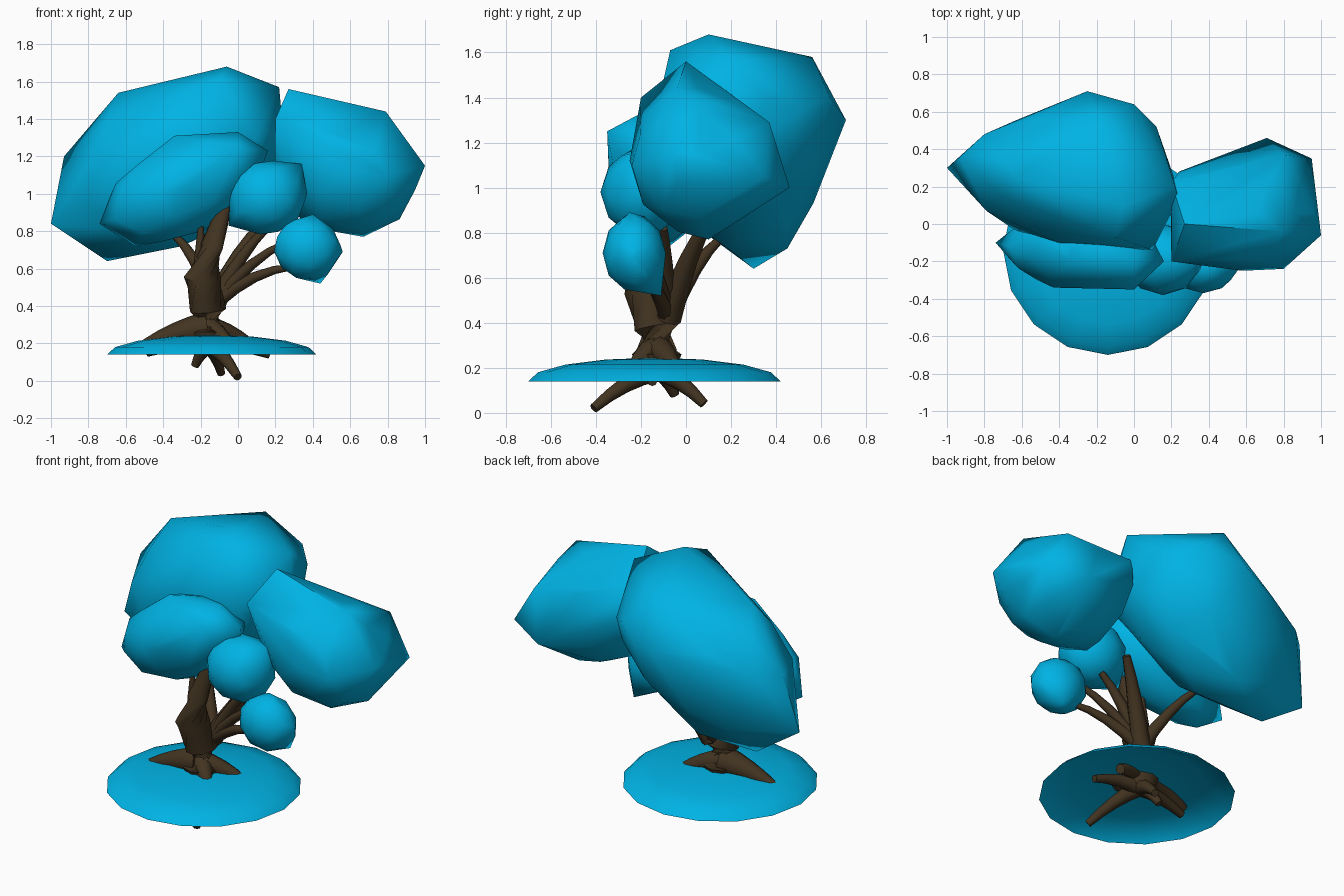
import bpy
import bmesh
from math import radians
from mathutils import Matrix, Vector

default_cube = bpy.data.objects.get("Cube")
if default_cube:
    bpy.data.objects.remove(default_cube, do_unlink=True)


def make_material(name, colour):
    material = bpy.data.materials.new(name)
    material.use_nodes = True
    material.diffuse_color = colour
    shader = material.node_tree.nodes["Principled BSDF"]
    shader.inputs["Base Color"].default_value = colour
    return material


leaf_blue = make_material("leaf blue", (0, 0.45, 0.78, 1))
bark_brown = make_material("bark brown", (0.055, 0.034, 0.015, 1))


def mesh_object(name, bm, material, sharp_angle=55):
    """Turn a bmesh into a coloured object, smooth except at sharp edges."""
    bmesh.ops.recalc_face_normals(bm, faces=bm.faces)
    mesh = bpy.data.meshes.new(name)
    bm.to_mesh(mesh)
    bm.free()
    mesh.materials.append(material)
    obj = bpy.data.objects.new(name, mesh)
    bpy.context.collection.objects.link(obj)
    bpy.ops.object.select_all(action="DESELECT")
    obj.select_set(True)
    bpy.context.view_layer.objects.active = obj
    bpy.ops.object.shade_smooth_by_angle(angle=radians(sharp_angle))


def canopy(name, centre, radii, slope, corners):
    """Faceted leaf mass: hull around a sloping ellipsoid and some corner points."""
    bm = bmesh.new()
    turn = Matrix.Rotation(radians(slope), 4, "Y")
    place = Matrix.Translation(centre) @ turn @ Matrix.Diagonal((*radii, 1))
    bmesh.ops.create_icosphere(bm, subdivisions=2, radius=1, matrix=place)
    bmesh.ops.delete(bm, geom=bm.faces[:] + bm.edges[:], context="EDGES_FACES")
    for corner in corners:
        bm.verts.new(corner)
    hull = bmesh.ops.convex_hull(bm, input=bm.verts[:])
    leftover = set(hull["geom_interior"] + hull["geom_unused"])
    inside = [item for item in leftover if isinstance(item, bmesh.types.BMVert)]
    bmesh.ops.delete(bm, geom=inside, context="VERTS")
    mesh_object(name, bm, leaf_blue)


def bridge_rings(bm, lower, upper):
    for index in range(len(lower)):
        bm.faces.new((lower[index - 1], lower[index], upper[index], upper[index - 1]))


def tube(name, path, radii, sides=8):
    """Capped tube along a path with one radius for each point."""
    bm = bmesh.new()
    rings = []
    last = len(path) - 1
    for index, point in enumerate(path):
        along = path[min(index + 1, last)] - path[max(index - 1, 0)]
        turn = along.to_track_quat("Z", "Y").to_matrix().to_4x4()
        ring = bmesh.ops.create_circle(bm, segments=sides, radius=radii[index],
                                       matrix=Matrix.Translation(point) @ turn)
        rings.append(ring["verts"])
    for lower, upper in zip(rings, rings[1:]):
        bridge_rings(bm, lower, upper)
    bm.faces.new(rings[0])
    bm.faces.new(rings[-1])
    mesh_object(name, bm, bark_brown)


def limb(name, start, end, thick, thin, arch):
    """Tapering branch or root, lifted in the middle by arch."""
    start, end = Vector(start), Vector(end)
    steps = [step / 4 for step in range(5)]
    path = [start.lerp(end, t) + Vector((0, 0, 4 * arch * t * (1 - t))) for t in steps]
    tube(name, path, [thick + (thin - thick) * t for t in steps])


# Leaf masses
canopy("large_canopy", (-0.33, 0.26, 1.17), (0.58, 0.36, 0.42), -25, (
    (-0.06, 0.1, 1.68), (0.22, 0.2, 1.57), (-0.2, 0.56, 1.58), (-0.64, 0.25, 1.54),
    (-0.93, 0.36, 1.2), (-1, 0.3, 0.84), (-0.7, 0.3, 0.64), (-0.4, 0.45, 0.73),
    (-0.25, 0.71, 1.3), (0.12, 0.52, 1.35), (0.24, 0.14, 1.35), (0.1, -0.14, 1.3),
    (-0.4, -0.1, 1.25), (-0.8, 0.1, 0.95), (-0.8, 0.48, 1.2),
    (-0.1, -0.07, 1.61), (0, 0.64, 1.4), (-0.3, 0.2, 0.72)))
canopy("right_canopy", (0.58, 0.06, 1.12), (0.4, 0.31, 0.33), 15, (
    (0.27, 0, 1.56), (0.79, -0.04, 1.44), (1, -0.06, 1.15), (0.67, 0.1, 0.77),
    (0.8, -0.24, 1.1), (0.2, -0.2, 1.4), (0.2, 0.22, 1.4), (0.24, 0.28, 1.2),
    (0.35, 0, 0.85), (0.71, 0.46, 1), (0.95, 0.35, 1.05), (0.8, 0.37, 1.29)))
canopy("front_left_canopy", (-0.29, -0.12, 1.03), (0.43, 0.22, 0.25), -24, (
    (-0.74, -0.1, 0.84), (-0.65, -0.15, 1.06), (-0.34, -0.2, 1.31), (0, -0.2, 1.33),
    (0.16, -0.2, 1.23), (-0.55, -0.1, 0.72), (-0.43, -0.34, 1), (0, -0.35, 1.25)))
canopy("front_middle_canopy", (0.155, -0.19, 0.98), (0.21, 0.19, 0.2), 10, (
    (0.34, -0.2, 1.16), (-0.05, -0.2, 0.83), (0.37, -0.2, 1)))
canopy("front_right_canopy", (0.37, -0.23, 0.71), (0.18, 0.14, 0.17), 20, (
    (0.4, -0.25, 0.89), (0.44, -0.11, 0.52), (0.56, -0.24, 0.69)))

# Open ground mound: the upper half of a flattened sphere
bm = bmesh.new()
place = Matrix.Translation((-0.14, -0.14, 0.14)) @ Matrix.Diagonal((0.56, 0.56, 0.105, 1))
bmesh.ops.create_uvsphere(bm, u_segments=16, v_segments=8, radius=1, matrix=place)
underside = [vert for vert in bm.verts if vert.co.z < 0.139]
bmesh.ops.delete(bm, geom=underside, context="VERTS")
mesh_object("ground_mound", bm, leaf_blue)

# Trunk
trunk_path = [Vector(point) for point in (
    (-0.16, -0.13, 0.18), (-0.16, -0.13, 0.26), (-0.16, -0.13, 0.38),
    (-0.19, -0.18, 0.55), (-0.14, -0.2, 0.72), (-0.06, -0.18, 0.96))]
tube("trunk", trunk_path, (0.08, 0.11, 0.1, 0.1, 0.06, 0.035), sides=10)

# Branches leaving the fork of the trunk
fork = (-0.12, -0.08, 0.42)
for name, end, thick in (
        ("rear_right_branch", (0.14, 0.1, 0.85), 0.06),
        ("left_branch", (-0.34, 0.16, 0.78), 0.045),
        ("upper_right_branch", (0.16, -0.1, 0.82), 0.045),
        ("middle_right_branch", (0.26, -0.18, 0.74), 0.04),
        ("lower_right_branch", (0.3, -0.2, 0.61), 0.04)):
    limb(name, fork, end, thick, thin=thick / 2.5, arch=0.04)
limb("left_stub", (-0.2, -0.16, 0.6), (-0.2, -0.17, 0.87), 0.04, thin=0.01, arch=0)

# Roots spreading over the mound
for name, end, thick in (
        ("left_root", (-0.5, -0.16, 0.19), 0.09),
        ("front_root", (-0.05, -0.23, 0.2), 0.07),
        ("right_root", (0.06, -0.05, 0.2), 0.07)):
    limb(name, (-0.17, -0.13, 0.28), end, thick, thin=0.03, arch=0.015)

# Roots hanging below the mound
for name, end in (
        ("hanging_front_root", (0, -0.41, 0.02)),
        ("hanging_back_root", (-0.09, 0.08, 0.04)),
        ("hanging_side_root", (-0.23, -0.05, 0.08)),
        ("spreading_left_root", (-0.49, -0.16, 0.15)),
        ("spreading_right_root", (0.17, -0.15, 0.14))):
    limb(name, (-0.15, -0.13, 0.19), end, thick=0.05, thin=0.022, arch=0.02)
